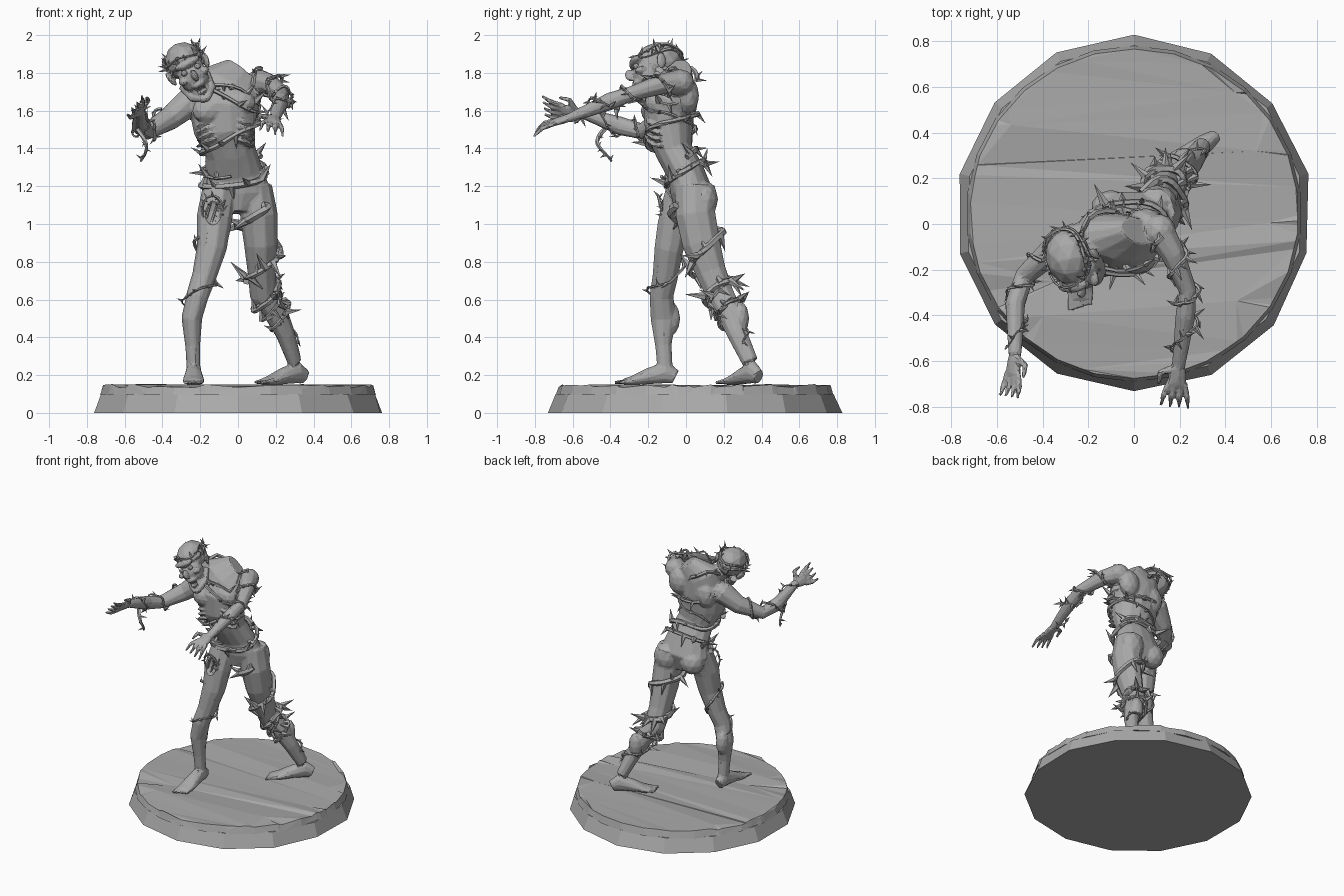
import bpy, bmesh, math, random
from mathutils import Vector, Matrix, Euler

random.seed(7)
old = bpy.data.objects.get("Cube")
if old:
    bpy.data.objects.remove(old, do_unlink=True)

stone = bpy.data.materials.new("stone_grey")
stone.use_nodes = True
stone.diffuse_color = (0.4, 0.4, 0.4, 1)
stone.node_tree.nodes["Principled BSDF"].inputs["Base Color"].default_value = stone.diffuse_color


def finish(name, bm):
    """Turn a bmesh into a flat shaded object."""
    bmesh.ops.recalc_face_normals(bm, faces=bm.faces)
    mesh = bpy.data.meshes.new(name)
    bm.to_mesh(mesh)
    bm.free()
    mesh.materials.append(stone)
    obj = bpy.data.objects.new(name, mesh)
    bpy.context.collection.objects.link(obj)
    return obj


def tube(bm, path, hint=(1, 0, 0), sides=10):
    """Loft of ellipses; each station is x, y, z, half width, half depth."""
    pts = [Vector(p[:3]) for p in path]
    rings = []
    for i, p in enumerate(path):
        t = (pts[min(i + 1, len(pts) - 1)] - pts[max(i - 1, 0)]).normalized()
        u = Vector(hint)
        u = (u - t * u.dot(t)).normalized()
        v = t.cross(u)
        turn = [math.tau * k / sides for k in range(sides)]
        rings.append([bm.verts.new(pts[i] + u * p[3] * math.cos(a) + v * p[-1] * math.sin(a)) for a in turn])
    for low, high in zip(rings, rings[1:]):
        for k in range(sides):
            j = (k + 1) % sides
            bm.faces.new((low[k], low[j], high[j], high[k]))
    bm.faces.new(rings[0][::-1])
    bm.faces.new(rings[-1])


def blob(bm, centre, radii, turn=(0, 0, 0)):
    m = Matrix.LocRotScale(Vector(centre), Euler(turn), Vector(radii))
    bmesh.ops.create_icosphere(bm, subdivisions=2, radius=1, matrix=m)


def sculpt(obj, voxel, ratio, cutter):
    """Fuse the masses, facet them, then carve hollows."""
    mod = obj.modifiers.new("fuse", 'REMESH')
    mod.mode, mod.voxel_size = 'VOXEL', voxel
    mod = obj.modifiers.new("soften", 'SMOOTH')
    mod.iterations = 3
    obj.modifiers.new("facet", 'DECIMATE').ratio = ratio
    mod = obj.modifiers.new("carve", 'BOOLEAN')
    mod.operation, mod.object = 'DIFFERENCE', cutter
    cutter.hide_render = True
    cutter.display_type = 'WIRE'


def station(path, t):
    """Centre and radii at fraction t of a path."""
    f = min(max(t, 0), 0.9999) * (len(path) - 1)
    i = int(f)
    return Vector(path[i]).lerp(Vector(path[i + 1]), f - i)


def vine(name, pts, r, thorn, gap=0.035):
    """Tapered stem with thorns thrown out along it."""
    bm = bmesh.new()
    pts = [Vector(p) for p in pts]
    n = len(pts)
    tube(bm, [(*p, r * (1 - 0.6 * i / n), r * (1 - 0.6 * i / n)) for i, p in enumerate(pts)], (0.3, 0.5, 0.8), 5)
    run = 0
    for a, b in zip(pts, pts[1:]):
        run += (b - a).length
        if run < gap:
            continue
        run = 0
        away = Vector([random.gauss(0, 1) for _ in range(3)])
        t = (b - a).normalized()
        away = (away - t * away.dot(t) * 0.7).normalized()
        size = thorn * random.uniform(0.7, 1.2)
        m = Matrix.Translation(a + away * size / 2) @ away.to_track_quat('Z', 'Y').to_matrix().to_4x4()
        bmesh.ops.create_cone(bm, cap_ends=True, segments=5, radius1=size * 0.21, radius2=0, depth=size, matrix=m)
    return finish(name, bm)


def coil(path, start, end, turns, phase=0, hint=(1, 0, 0), lift=0.008):
    """Points winding round a limb."""
    out = []
    steps = int(turns * 26)
    for i in range(steps + 1):
        t = start + (end - start) * i / steps
        s = station(path, t)
        ahead = station(path, t + 0.05).xyz if t < 0.94 else s.xyz * 2 - station(path, t - 0.05).xyz
        d = (Vector(ahead[:3]) - Vector(s[:3])).normalized()
        u = Vector(hint)
        u = (u - d * u.dot(d)).normalized()
        a = phase + math.tau * turns * i / steps
        wob = lift + 0.008 * math.sin(i * 0.9)
        out.append(Vector(s[:3]) + u * (s[3] + wob) * math.cos(a) + d.cross(u) * (s[4] + wob) * math.sin(a))
    return out


# Body paths
torso = [(-.01, .02, 1.06, .09, .08), (-.01, .03, 1.17, .185, .115), (-.02, 0, 1.27, .155, .1),
         (-.04, -.06, 1.38, .135, .1), (-.07, -.09, 1.5, .165, .13), (-.08, -.09, 1.62, .185, .14),
         (-.05, -.06, 1.73, .19, .11), (.02, -.03, 1.81, .1, .06)]
left_leg = [(.09, .05, 1.2, .09, .11), (.11, .05, 1.05, .1, .11), (.12, .08, .9, .09, .105), (.125, .13, .75, .075, .085),
            (.135, .18, .63, .075, .075), (.2, .23, .53, .065, .07), (.25, .27, .42, .052, .055), (.3, .34, .27, .038, .045)]
right_leg = [(-.1, -.01, 1.18, .09, .1), (-.125, -.06, 1.03, .095, .09), (-.14, -.09, .87, .08, .08), (-.18, -.11, .72, .065, .07),
             (-.215, -.13, .62, .06, .065), (-.245, -.12, .5, .055, .07), (-.24, -.12, .36, .04, .045), (-.235, -.11, .22, .037, .042)]
left_arm = [(.11, -.03, 1.75, .07, .07), (.17, -.13, 1.74, .055, .055), (.235, -.29, 1.69, .04, .04),
            (.225, -.4, 1.65, .047, .045), (.195, -.62, 1.56, .025, .03)]
right_arm = [(-.25, -.07, 1.65, .08, .08), (-.36, -.12, 1.56, .065, .06), (-.48, -.23, 1.49, .045, .045),
             (-.52, -.35, 1.52, .05, .045), (-.52, -.57, 1.595, .026, .03)]

body = bmesh.new()
tube(body, torso, sides=14)
for leg in (left_leg, right_leg):
    tube(body, leg)
for arm in (left_arm, right_arm):
    tube(body, arm, (0, 0, 1))
    blob(body, arm[0][:3], (.075, .075, .07))
tube(body, [(-.09, -.04, 1.7, .08, .075), (-.18, -.1, 1.75, .06, .06), (-.25, -.14, 1.81, .06, .06)])
# Muscle masses: chest, shoulder blades, buttocks, calves
for c, r in (((-.16, -.18, 1.6), (.085, .06, .07)), ((.01, -.16, 1.64), (.085, .06, .07)),
             ((-.16, .0, 1.63), (.08, .06, .1)), ((.05, .01, 1.68), (.08, .06, .1)),
             ((-.1, .07, 1.13), (.09, .08, .09)), ((.1, .1, 1.13), (.09, .07, .1)),
             ((.22, .29, .5), (.05, .045, .09)), ((-.25, -.08, .5), (.045, .05, .09))):
    blob(body, c, r)
# Ribs
for k in range(4):
    for side in (-1, 1):
        blob(body, (-.065 + side * .1, -.17, 1.43 + k * .035), (.07, .04, .012), (0, side * .35, side * .5))


def foot(ankle, toe, width):
    """Heel, instep and five toes."""
    a, b = Vector(ankle), Vector(toe)
    d = (b - a).normalized()
    side = d.cross(Vector((0, 0, 1)))
    stations = ((-.05, .19, .03, .04), (0, .215, .042, .06), (.09, .195, .05, .045), (.18, .17, .06, .026), (.22, .165, .055, .018))
    tube(body, [(*(a + d * s).xy, z, w, h) for s, z, w, h in stations], side)
    for k in range(5):
        root = a + d * .2 + side * width * (k - 2) * .022
        tip = root + d * (.075 - .007 * k)
        tube(body, [(*root.xy, .168, .014, .014), (*tip.xy, .16, .01, .01)], side, 6)


foot((.315, .355, 0), (.1, .2, 0), 1)
foot((-.235, -.105, 0), (-.235, -.33, 0), -1)


def hand(wrist, ahead, across, curl):
    """Palm, four bent fingers and a thumb."""
    w, d, s, c = (Vector(q) for q in (wrist, ahead, across, curl))
    d.normalize()
    s.normalize()
    tube(body, [(*w, .026, .022), (*(w + d * .05), .042, .022), (*(w + d * .1), .046, .018)], s, 8)
    for k in range(4):
        root = w + d * .09 + s * (k - 1.5) * .025
        way = d + s * (k - 1.5) * .18
        mid = root + way * .06
        end = mid + (way * .6 + c) * .055
        tube(body, [(*root, .014), (*mid, .014), (*end, .008)], s, 6)
    root = w + d * .03 + s * .03
    mid = root + (d * .4 + s) * .05
    tube(body, [(*root, .018), (*mid, .015), (*(mid + (d + c * .4) * .05), .009)], c, 6)


hand((.195, -.61, 1.565), (-.1, -1, -.3), (-.9, .1, .25), (0, -.3, -.6))
hand((-.52, -.56, 1.59), (-.1, -1, .1), (.6, -.1, .75), (-.2, -.3, .4))
body = finish("body", body)

wound = bmesh.new()
blob(wound, (-.135, -.16, 1.07), (.055, .05, .08))
sculpt(body, .008, .085, finish("wound_cutter", wound))

# Head, built upright and then tilted
tilt = Matrix.Translation((-.26, -.155, 1.815)) @ Euler((.12, -.5, .1)).to_matrix().to_4x4()
head = bmesh.new()
for c, r in (((0, .02, .05), (.1, .125, .105)), ((0, -.06, -.03), (.082, .075, .09)), ((0, -.07, -.115), (.055, .055, .045)),
             ((0, -.115, -.155), (.035, .03, .022)), ((0, -.145, -.015), (.017, .03, .035)), ((0, -.105, .055), (.075, .035, .025)),
             ((0, -.1, -.07), (.045, .045, .025))):
    blob(head, c, r)
for side in (-1, 1):
    blob(head, (side * .065, -.095, -.025), (.025, .035, .02))
    blob(head, (side * .105, .015, 0), (.014, .028, .045), (0, side * .25, side * .4))
    tube(head, [(side * .07, 0, -.06, .025), (side * .055, -.07, -.13, .025), (side * .015, -.12, -.15, .022)], (0, .2, 1), 8)
head.transform(tilt)
head = finish("head", head)

hollows = bmesh.new()
for side in (-1, 1):
    blob(hollows, (side * .04, -.145, .015), (.024, .03, .018))
blob(hollows, (0, -.15, -.108), (.036, .06, .026))
hollows.transform(tilt)
sculpt(head, .006, .13, finish("face_cutter", hollows))

features = bmesh.new()
for side in (-1, 1):
    blob(features, (side * .04, -.112, .015), (.018, .018, .016))
for k in range(5):
    for z in (-.09, -.126):
        blob(features, ((k - 2) * .013, -.125 + abs(k - 2) * .006, z), (.005, .006, .01))
features.transform(tilt)
finish("eyes_and_teeth", features)

# Thorny vines
def ring(n, fn):
    return [fn(math.tau * i / n) for i in range(n + 1)]


for k, z in enumerate((.055, .085)):
    pts = ring(36, lambda a: tilt @ Vector((.103 * math.cos(a), .02 + .128 * math.sin(a), z + .014 * math.sin(3 * a + k))))
    vine("crown_vine", pts, .009, .045, .022)
vine("waist_vine", coil(torso, .23, .34, 1.2, 3.4, lift=.02), .02, .09, .045)
vine("torso_vine", coil(torso, .34, .93, 2.1, .4, lift=.014), .017, .08, .045)
vine("shoulder_vine", coil(torso, .9, .5, 1.1, 2, lift=.012), .014, .06, .045)
vine("left_leg_vine", coil(left_leg, .1, .72, 2.3, 1, lift=.014), .022, .1, .042)
vine("knee_vine", coil(left_leg, .5, .72, 1.6, 3.5, lift=.016), .02, .095, .045)
vine("calf_vine", coil(left_leg, .7, .92, 1, 0), .012, .05)
vine("right_leg_vine", coil(right_leg, .25, .65, 1.2, 2.5), .01, .045)
vine("left_arm_vine", coil(left_arm, .05, .98, 3.5, 0, (0, 0, 1)), .012, .055, .03)
vine("right_arm_vine", coil(right_arm, .3, .98, 2.2, 0, (0, 0, 1)), .009, .04, .04)
hang = [(-.53 + .045 * math.sin(i * .2), -.43 - .04 * math.sin(i * .3), 1.5 - i * .012) for i in range(15)]
vine("hanging_vine", hang, .014, .05, .02)
vine("wound_thorns", ring(24, lambda a: (-.135 + .055 * math.cos(a), -.128 - .02 * math.sin(a), 1.07 + .08 * math.sin(a))), .008, .035, .018)
for k in range(3):
    vine("wound_strand", [(-.175 + k * .035 + i * .004, -.125, 1.01 + i * .013) for i in range(10)], .008, .025, .025)

# Faceted plinth with a worn rim
centre = Vector((0, .045))
plinth = bmesh.new()
bmesh.ops.create_cone(plinth, cap_ends=True, segments=14, radius1=.785, radius2=.745, depth=.1,
                      matrix=Matrix.Translation((*centre, .05)))
for v in plinth.verts:
    v.co.xy = centre + (v.co.xy - centre) * random.uniform(.985, 1.0)
finish("plinth", plinth)

# Plank floor cut by long, slightly slanting grain lines
floor = bmesh.new()
bmesh.ops.create_cone(floor, cap_ends=True, segments=26, radius1=.735, radius2=.72, depth=.05,
                      matrix=Matrix.Translation((*centre, .12)))
for k in range(17):
    normal = Vector((random.uniform(-.14, .14), 1, 0))
    bmesh.ops.bisect_plane(floor, geom=floor.verts[:] + floor.edges[:] + floor.faces[:],
                           plane_co=(0, -.62 + k * .083, 0), plane_no=normal)
for v in floor.verts:
    if v.co.z > .13:
        v.co.z = random.uniform(.134, .153)
bmesh.ops.triangulate(floor, faces=floor.faces)
finish("plank_floor", floor)
